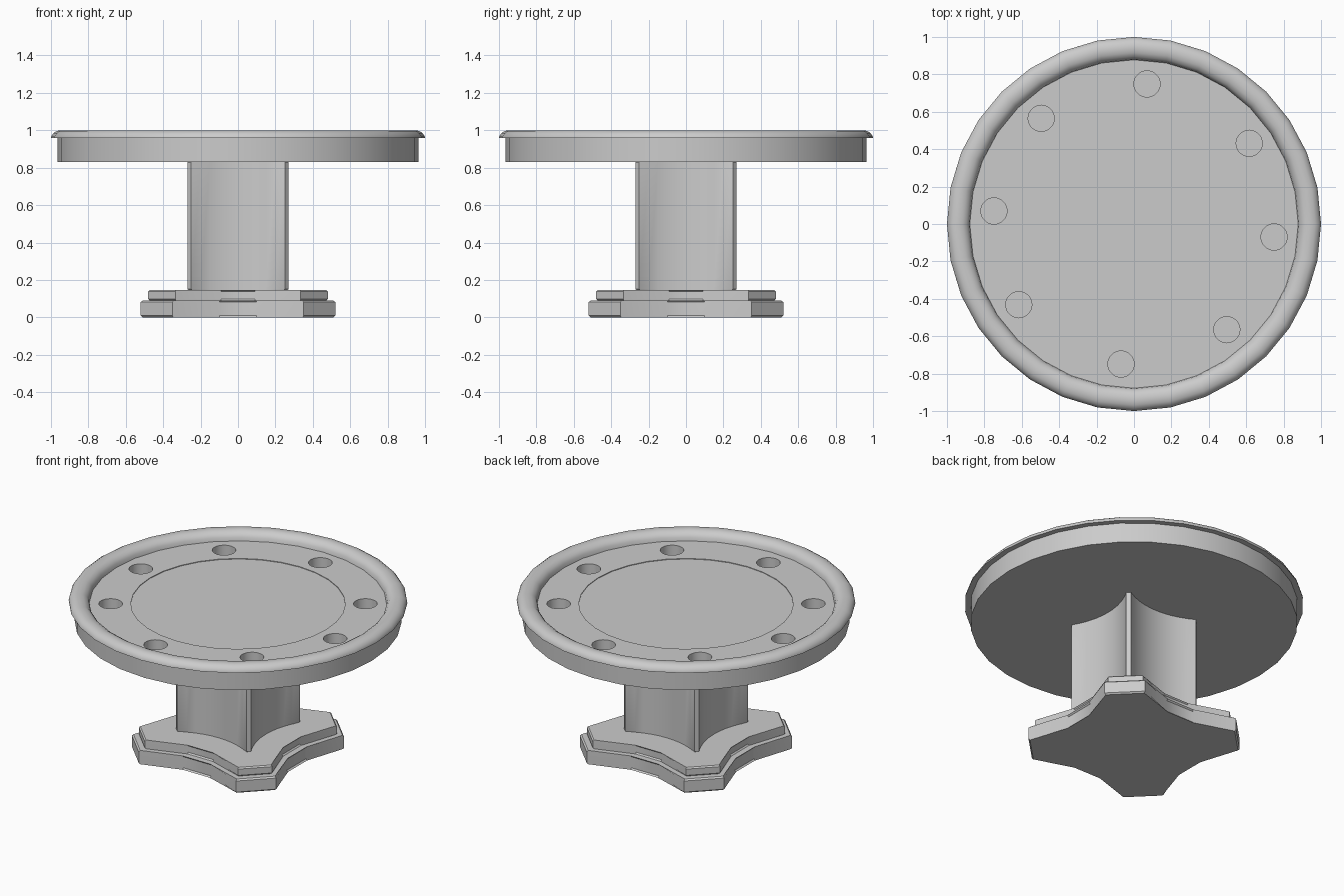
import bpy, bmesh, math

if "Cube" in bpy.data.objects:
    bpy.data.objects.remove(bpy.data.objects["Cube"])

SIDES = 32


def make_object(name, bm):
    bmesh.ops.remove_doubles(bm, verts=bm.verts, dist=1e-5)
    bmesh.ops.recalc_face_normals(bm, faces=bm.faces)
    mesh = bpy.data.meshes.new(name)
    bm.to_mesh(mesh)
    bm.free()
    obj = bpy.data.objects.new(name, mesh)
    bpy.context.collection.objects.link(obj)
    return obj


def smooth(obj, angle=35):
    bpy.ops.object.select_all(action='DESELECT')
    obj.select_set(True)
    bpy.context.view_layer.objects.active = obj
    bpy.ops.object.shade_smooth_by_angle(angle=math.radians(angle))


def lathe(name, profile, closed=False):
    bm = bmesh.new()
    rings = []
    for r, z in profile:
        if r == 0:
            rings.append([bm.verts.new((0, 0, z))] * SIDES)
        else:
            rings.append([bm.verts.new((r * math.cos(a), r * math.sin(a), z))
                          for a in (2 * math.pi * i / SIDES for i in range(SIDES))])
    pairs = list(zip(rings, rings[1:]))
    if closed:
        pairs.append((rings[-1], rings[0]))
    for a, b in pairs:
        for i in range(SIDES):
            j = (i + 1) % SIDES
            corners = list(dict.fromkeys((a[i], a[j], b[j], b[i])))
            bm.faces.new(corners)
    return make_object(name, bm)


def star_prism(name, side, z0, z1, bevel):
    """Extrude one front-side outline repeated four times around z."""
    bm = bmesh.new()
    pts = []
    for k in range(4):
        c, s = round(math.cos(k * math.pi / 2)), round(math.sin(k * math.pi / 2))
        pts += [(x * c - y * s, x * s + y * c) for x, y in side]
    low = [bm.verts.new((x, y, z0)) for x, y in pts]
    high = [bm.verts.new((x, y, z1)) for x, y in pts]
    n = len(pts)
    for i in range(n):
        j = (i + 1) % n
        bm.faces.new((low[i], low[j], high[j], high[i]))
    caps = [bm.faces.new(low[::-1]), bm.faces.new(high)]
    rims = [e for f in caps for e in f.edges]
    bmesh.ops.bevel(bm, geom=rims, offset=bevel, segments=1, affect='EDGES')
    obj = make_object(name, bm)
    smooth(obj, 30)
    return obj


# Two-tier foot with four flat-ended arms
star_prism("foot_lower", [(-0.35, -0.52), (-0.1, -0.42), (0.1, -0.42), (0.35, -0.52)],
           0.0, 0.09, 0.009)
star_prism("foot_upper", [(-0.335, -0.48), (-0.092, -0.382), (0.092, -0.382), (0.335, -0.48)],
           0.09, 0.147, 0.008)

# Pedestal with four concave sides
half, depth, steps = 0.25, 0.07, 10
radius = (half ** 2 + depth ** 2) / (2 * depth)
side = []
for i in range(steps + 1):
    x = -half + 2 * half * i / steps
    rise = math.sqrt(radius ** 2 - x ** 2) - (radius - depth)
    side.append((x, -0.27 + rise))
star_prism("pedestal", side, 0.145, 0.835, 0.006)

# Tabletop body with a slightly sunken centre
top = lathe("tabletop", [(0, 0.83), (0.965, 0.83), (0.965, 0.962), (0.93, 0.962),
                         (0.93, 0.944), (0.633, 0.944), (0.633, 0.940), (0, 0.940)])

# Cup holes
bm = bmesh.new()
for deg in (-5.3, 35, 84.7, 131.3, 174.7, 215, 264.7, 311.3):
    a = math.radians(deg)
    made = bmesh.ops.create_cone(bm, cap_ends=True, segments=28, radius1=0.07,
                                 radius2=0.07, depth=0.2)
    bmesh.ops.translate(bm, verts=made["verts"],
                        vec=(0.752 * math.cos(a), 0.752 * math.sin(a), 0.955))
cutter = make_object("cup_cutter", bm)
mod = top.modifiers.new("cups", 'BOOLEAN')
mod.object = cutter
mod.solver = 'EXACT'
bpy.context.view_layer.objects.active = top
top.select_set(True)
bpy.ops.object.modifier_apply(modifier=mod.name)
bpy.data.objects.remove(cutter)
smooth(top)

# Padded rail
rail = lathe("rail", [(0.94, 0.958), (1.0, 0.958), (0.998, 0.969), (0.987, 0.985),
                      (0.968, 0.997), (0.942, 1.0), (0.916, 0.997), (0.895, 0.984),
                      (0.882, 0.966), (0.877, 0.940), (0.92, 0.940)], closed=True)
smooth(rail, 40)
